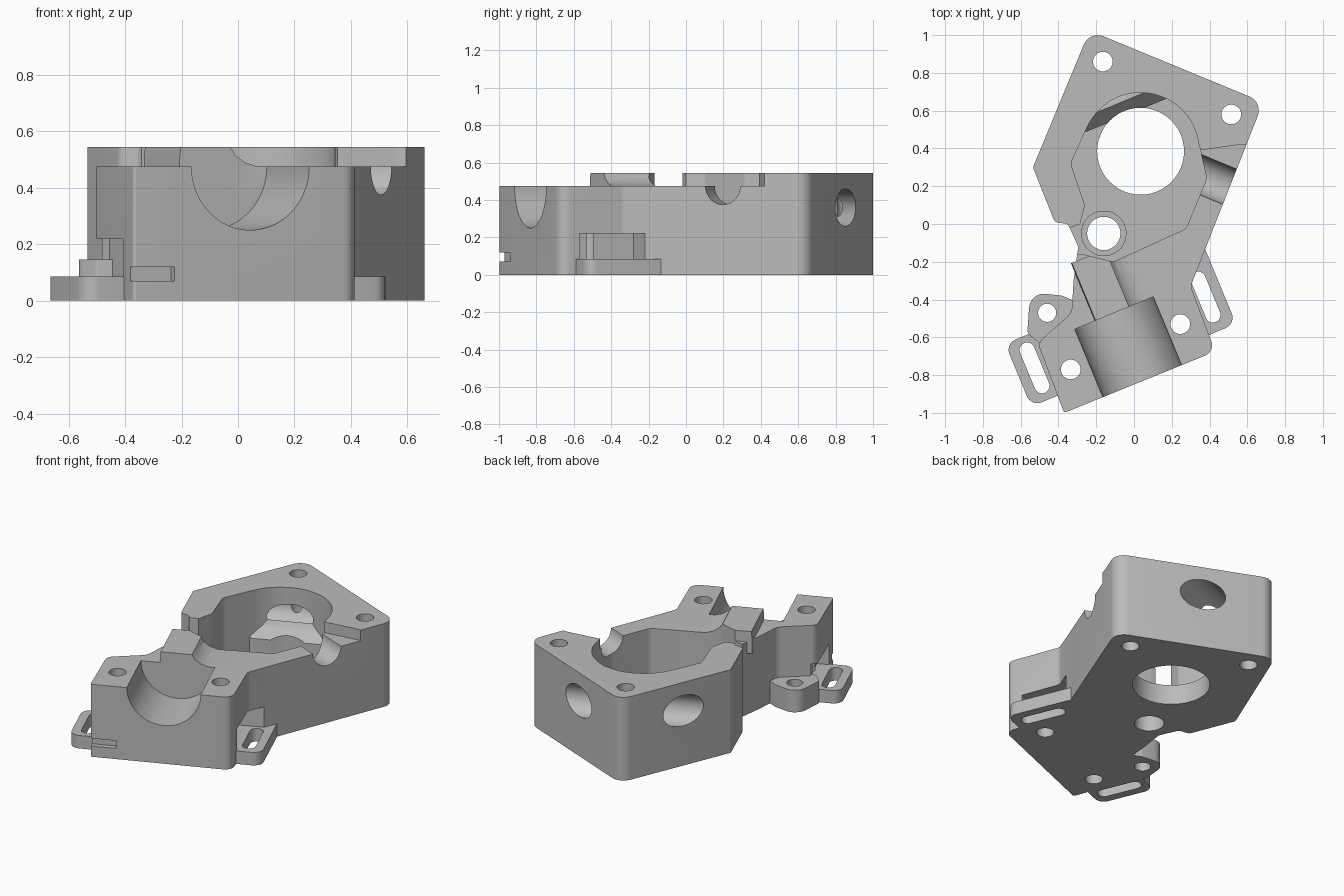
import bpy, bmesh, math
from mathutils import Vector, Matrix

if "Cube" in bpy.data.objects:
    bpy.data.objects.remove(bpy.data.objects["Cube"], do_unlink=True)

grey = bpy.data.materials.new("light grey")
grey.use_nodes = True
COLOUR = (0.5, 0.5, 0.5, 1)
grey.diffuse_color = COLOUR
grey.node_tree.nodes["Principled BSDF"].inputs["Base Color"].default_value = COLOUR

# Clamp frame: s runs across the clamp, t runs back along the feed axis
ORIGIN = Vector((-0.115, -0.475))
TURN = math.radians(22.5)
S = Vector((math.cos(TURN), math.sin(TURN)))
T = Vector((-S.y, S.x))
PLATE_AXIS = Vector((S.x, -S.y))
MOTOR = Vector((0.035, 0.385))


def local(s, t):
    return ORIGIN + S * s + T * t


def make_object(name, bm):
    bmesh.ops.recalc_face_normals(bm, faces=bm.faces)
    mesh = bpy.data.meshes.new(name)
    bm.to_mesh(mesh)
    bm.free()
    mesh.materials.append(grey)
    ob = bpy.data.objects.new(name, mesh)
    bpy.context.collection.objects.link(ob)
    return ob


def rounded(points, steps=8):
    """Fillet each corner given as (x, y, radius)."""
    out = []
    for i, (x, y, r) in enumerate(points):
        p = Vector((x, y))
        a = Vector(points[i - 1][:2]) - p
        b = Vector(points[(i + 1) % len(points)][:2]) - p
        a.normalize()
        b.normalize()
        if r == 0:
            out.append(p)
            continue
        half = a.angle(b) / 2
        centre = p + (a + b).normalized() * (r / math.sin(half))
        reach = r / math.tan(half)
        start, end = p + a * reach - centre, p + b * reach - centre
        sweep = start.angle_signed(end)
        for k in range(steps + 1):
            out.append(centre + Matrix.Rotation(-sweep * k / steps, 2) @ start)
    return out


def extrude(name, ring, offset):
    bm = bmesh.new()
    face = bm.faces.new([bm.verts.new(p) for p in ring])
    new = bmesh.ops.extrude_face_region(bm, geom=[face])["geom"]
    moved = [v for v in new if isinstance(v, bmesh.types.BMVert)]
    bmesh.ops.translate(bm, verts=moved, vec=offset)
    return make_object(name, bm)


def prism(name, points, z0, z1):
    return extrude(name, [(p.x, p.y, z0) for p in rounded(points)], (0, 0, z1 - z0))


def block(name, s0, s1, t0, t1, z0, z1, r=0):
    corners = [local(s, t) for s, t in ((s0, t0), (s1, t0), (s1, t1), (s0, t1))]
    return prism(name, [(p.x, p.y, r) for p in corners], z0, z1)


def rod(name, start, end, r0, r1=None, sides=64):
    a, b = Vector(start), Vector(end)
    bm = bmesh.new()
    bmesh.ops.create_cone(bm, cap_ends=True, segments=sides, radius1=r0,
                          radius2=r0 if r1 is None else r1, depth=(b - a).length)
    turn = (b - a).to_track_quat('Z', 'Y').to_matrix().to_4x4()
    bm.transform(Matrix.Translation((a + b) / 2) @ turn)
    return make_object(name, bm)


def sweep_profile(name, origin, across, along, profile, length):
    ring = [(*(origin + across * d), z) for d, z in profile]
    return extrude(name, ring, (along.x * length, along.y * length, 0))


def combine(target, other, operation):
    mod = target.modifiers.new("combine", 'BOOLEAN')
    mod.operation = operation
    mod.solver = 'EXACT'
    mod.object = other
    bpy.context.view_layer.objects.active = target
    bpy.ops.object.modifier_apply(modifier=mod.name)
    bpy.data.objects.remove(other, do_unlink=True)


def add(other):
    combine(body, other, 'UNION')


def cut(other):
    combine(body, other, 'DIFFERENCE')


def drill(x, y, r, z0=-1, z1=1):
    cut(rod("drill", (x, y, z0), (x, y, z1), r, sides=48))


# Main body outline, motor plate joined to clamp
body = prism("extruder_body", [
    (-0.37, -1.0, 0.012), (0.43, -0.675, 0.06), (0.3, -0.33, 0.05), (0.39, -0.1, 0.03),
    (0.684, 0.645, 0.08), (-0.235, 1.024, 0.08), (-0.535, 0.3, 0.02),
    (-0.42, 0.01, 0.03), (-0.35, 0, 0.03), (-0.295, -0.12, 0.05), (-0.32, -0.3, 0.05),
    (-0.33, -0.47, 0.07), (-0.51, -0.63, 0.05)], 0, 0.545)

# Lower the clamp side
cut(prism("step_cutter", [
    (-1, -1.3, 0), (1, -1.3, 0), (1, 0.42, 0), (0.56, 0.42, 0.03), (0.35, 0.39, 0),
    (0, 0.2, 0), (-0.26, 0.1, 0), (-0.28, -0.03, 0), (-1, -0.03, 0)], 0.475, 1))

# Raised ridge over the feed hole, with flared right flank
add(sweep_profile("feed_ridge", ORIGIN, S, T, [
    (-0.1, 0.4), (0.2, 0.4), (0.2, 0.475), (0.15, 0.49), (0.115, 0.515),
    (0.095, 0.545), (-0.095, 0.545), (-0.1, 0.5)], 0.33))

# Slotted ears on both sides, with relief above each
for side in (-1, 1):
    t_top = 0.02 if side < 0 else 0.06
    edges = sorted((side * 0.36, side * 0.7))
    cut(block("ear_relief", *edges, -0.28, t_top, 0.085, 0.22))
    edges = sorted((side * 0.3, side * 0.585))
    if side < 0:
        add(block("left_ear", *edges, -0.29, 0.07, 0, 0.085, 0.06))
    else:
        outline = [(0.2, -0.3, 0), (0.585, -0.3, 0.06), (0.585, 0.14, 0), (0.2, 0.14, 0)]
        add(prism("right_ear", [(*local(s, t), r) for s, t, r in outline], 0, 0.085))
    edges = sorted((side * 0.45, side * 0.53))
    cut(block("ear_slot", *edges, -0.25, 0.035, -1, 0.15, 0.0399))

# Low screw lug
add(prism("screw_lug", [(-0.29, -0.6, 0), (-0.5, -0.63, 0.02), (-0.565, -0.58, 0.04),
                        (-0.55, -0.36, 0.08), (-0.38, -0.38, 0.03), (-0.31, -0.41, 0)], 0, 0.145))

# Gear pocket, back slope and motor opening
cut(rod("pocket_bore", (*MOTOR, 0.13), (*MOTOR, 1), 0.31, sides=96))
cut(prism("pocket_cutter", [
    (-0.27, -0.16, 0), (-0.11, -0.2, 0.04), (0.275, -0.025, 0.05), (0.385, 0.24, 0.08),
    (0.345, 0.42, 0), (-0.25, 0.51, 0), (-0.335, 0.32, 0.04), (-0.26, 0.1, 0.04),
    (-0.285, 0, 0), (-0.37, -0.03, 0), (-0.37, -0.15, 0)], 0.13, 1))
add(sweep_profile("pocket_slope", MOTOR - S * 0.23, T, S, [
    (0.205, 0.1), (0.205, 0.24), (0.26, 0.3), (0.3, 0.38), (0.32, 0.45), (0.32, 0.1)], 0.46))
drill(*MOTOR, 0.23)

# Bearing seat on the pocket floor
add(rod("bearing_ring", (-0.16, -0.05, 0.1), (-0.16, -0.05, 0.15), 0.12))
drill(-0.16, -0.05, 0.088)

# Half round clamp channel with chamfered mouth
cut(rod("channel", (*local(0.01, 0), 0.475), (*local(0.01, -0.6), 0.475), 0.225, sides=96))
cut(rod("mouth", (*local(0.01, -0.36), 0.475), (*local(0.01, -0.41), 0.475), 0.225, 0.255, 96))

# Feed hole running through ridge and motor plate
cut(rod("feed_hole", (*local(0, -0.1), 0.475), (*local(0, 1.3), 0.475), 0.05, sides=40))

# Cross bore behind the pocket
bore = MOTOR + T * 0.376
cut(rod("cross_bore", (*(bore - S * 0.9), 0.36), (*(bore + S * 0.9), 0.36), 0.1))

# Shaft channel in the right wall
shaft = Vector((0.5, 0.2))
cut(rod("shaft_channel", (*(shaft - PLATE_AXIS * 0.2), 0.475),
        (*(shaft + PLATE_AXIS * 0.2), 0.475), 0.1))

# Screw holes, counterbored from below
for x, y in ((-0.165, 0.86), (0.515, 0.58), (0.245, -0.53), (-0.335, -0.77)):
    drill(x, y, 0.052)
    drill(x, y, 0.09, -0.2, 0.1)
drill(-0.46, -0.47, 0.048)

# Small groove at the front corner
cut(block("corner_groove", -0.5, -0.28, -0.5, -0.355, 0.07, 0.12))

bpy.ops.object.select_all(action='DESELECT')
body.select_set(True)
bpy.context.view_layer.objects.active = body
bpy.ops.object.shade_smooth_by_angle(angle=math.radians(30))
